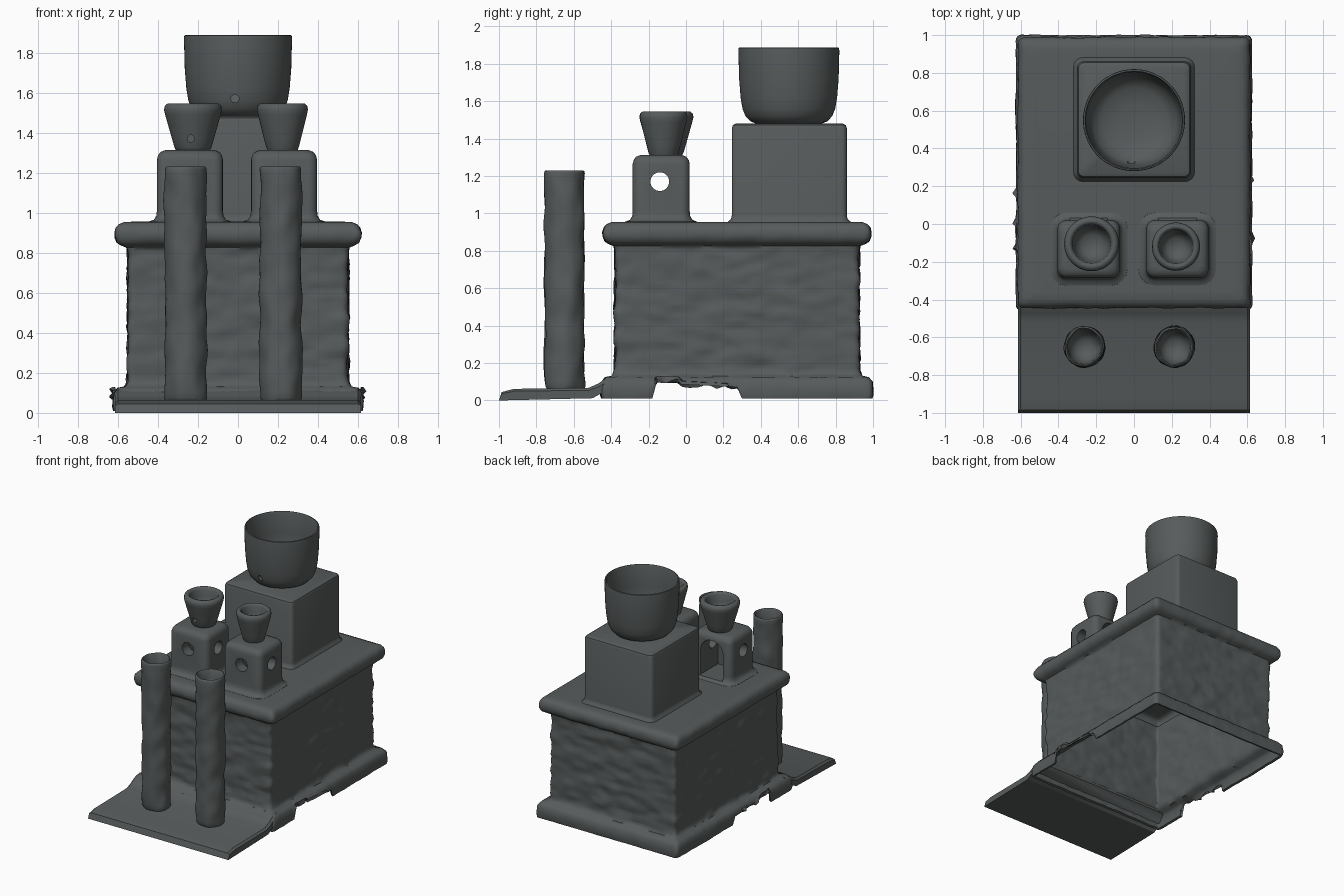
import bpy, bmesh
from math import sin, cos, pi, radians
from mathutils import Vector, noise

if "Cube" in bpy.data.objects:
    bpy.data.objects.remove(bpy.data.objects["Cube"])

# Single stone colour
COLOUR = (0.095, 0.105, 0.105, 1)
stone = bpy.data.materials.new("dark_stone")
stone.use_nodes = True
stone.diffuse_color = COLOUR
stone.node_tree.nodes["Principled BSDF"].inputs["Base Color"].default_value = COLOUR


def activate(ob):
    bpy.ops.object.select_all(action="DESELECT")
    ob.select_set(True)
    bpy.context.view_layer.objects.active = ob


def apply_modifier(ob, mod):
    activate(ob)
    bpy.context.view_layer.update()
    bpy.ops.object.modifier_apply(modifier=mod.name)


def finish(ob, angle=40):
    activate(ob)
    bpy.ops.object.shade_smooth_by_angle(angle=radians(angle))


def loft(name, rings, cap_bottom=True):
    """Skin a stack of counter-clockwise rings, ordered from the bottom up."""
    bm = bmesh.new()
    loops = [[bm.verts.new(p) for p in ring] for ring in rings]
    n = len(loops[0])
    for a, b in zip(loops, loops[1:]):
        for i in range(n):
            j = (i + 1) % n
            bm.faces.new((a[i], a[j], b[j], b[i]))
    bm.faces.new(loops[-1])
    if cap_bottom:
        bm.faces.new(loops[0][::-1])
    mesh = bpy.data.meshes.new(name)
    bm.to_mesh(mesh)
    bm.free()
    mesh.materials.append(stone)
    ob = bpy.data.objects.new(name, mesh)
    bpy.context.collection.objects.link(ob)
    return ob


def rounded_rect(x0, x1, y0, y1, r, z, nx=1, ny=1):
    """Rounded rectangle whose sides are split into nx and ny parts."""
    centres = ((x1 - r, y0 + r, -pi / 2), (x1 - r, y1 - r, 0),
               (x0 + r, y1 - r, pi / 2), (x0 + r, y0 + r, pi))
    pts = []
    for k, (cx, cy, start) in enumerate(centres):
        arc = [Vector((cx + r * cos(start + t * pi / 8),
                       cy + r * sin(start + t * pi / 8), z)) for t in range(5)]
        pts += arc
        ncx, ncy, nstart = centres[(k + 1) % 4]
        nxt = Vector((ncx + r * cos(nstart), ncy + r * sin(nstart), z))
        count = ny if k % 2 == 0 else nx
        pts += [arc[-1].lerp(nxt, i / count) for i in range(1, count)]
    return pts


def block(name, rect, r, profile):
    x0, x1, y0, y1 = rect
    return loft(name, [rounded_rect(x0 - o, x1 + o, y0 - o, y1 + o, r + max(o, 0), z)
                       for o, z in profile])


def lathe(name, cx, cy, profile, scale=1, wobble=0, n=48):
    rings = []
    for r, z in profile:
        ring = []
        for i in range(n):
            a = 2 * pi * i / n
            w = wobble * noise.noise(Vector((1.3 * cos(a) + cx * 9, 1.3 * sin(a), z * 8)))
            rr = r * scale + (w if r > 0.08 else 0)
            ring.append((cx + rr * cos(a), cy + rr * sin(a), z))
        rings.append(ring)
    return loft(name, rings)


def cut(ob, cutter):
    cutter.hide_render = True
    cutter.data.materials.append(stone)
    mod = ob.modifiers.new("cut", "BOOLEAN")
    mod.operation, mod.solver, mod.object = "DIFFERENCE", "EXACT", cutter
    apply_modifier(ob, mod)
    bpy.data.objects.remove(cutter)


def drill(ob, centre, radius, depth, axis):
    rot = (0, pi / 2, 0) if axis == "x" else (pi / 2, 0, 0)
    bpy.ops.mesh.primitive_cylinder_add(vertices=32, radius=radius, depth=depth,
                                        location=centre, rotation=rot)
    cut(ob, bpy.context.object)


# Hollow masonry body with plinth and overhanging slab
plinth = [(.07, .01), (.075, .03), (.075, .06), (.07, .1), (.05, .125), (.015, .132), (.003, .15)]
wall = [(0, .17 + .022 * i) for i in range(30)]
slab = [(.005, .826), (.03, .836), (.052, .85), (.063, .875), (.065, .9),
        (.058, .925), (.045, .943), (.02, .953), (-.02, .955)]


def weather(p):
    """Rough stone courses and broken plinth edges at both sides."""
    out = Vector((p.x, p.y - .27, 0)).normalized()
    if p.z < .94:
        course = int(p.z / .1)
        rough = noise.noise(Vector((p.x * 7 + course * 3, p.y * 7, p.z * 14)))
        fine = noise.noise(p * 22)
        amount = .014 if .15 < p.z < .82 else .005
        p += out * (amount * rough + .005 * fine)
    if abs(p.x) > .5 and p.z < .12:
        if -.16 < p.y < -.04:
            p.z = max(p.z, .112)
        elif -.05 < p.y < .28:
            p.z = max(p.z, .085 - .05 * p.y)
    return p


rings = [[weather(p) for p in rounded_rect(-.55 - o, .55 + o, -.38 - o, .925 + o, .03, z, 44, 52)]
         for o, z in plinth + wall + slab]
body = loft("masonry_body", rings, cap_bottom=False)
shell = body.modifiers.new("shell", "SOLIDIFY")
shell.thickness, shell.offset = .018, -1
apply_modifier(body, shell)
finish(body, 50)

# Front step sloping up to the plinth
section = [(-1, 0), (-.5, .015), (-.42, .07), (-.37, .11), (-.37, .128),
           (-.43, .118), (-.47, .09), (-.52, .068), (-.92, .062), (-.985, .045)]
step_xs = [(-.615, .8), (-.6, 1), (.6, 1), (.615, .8)]
step = loft("front_step", [[(x, y, z * s) for y, z in section] for x, s in step_xs])
finish(step, 30)

# Two small pedestals with round openings and an arched back
soft_block = [(.045, .94), (.04, .956), (.015, .965), (.003, .985), (0, 1.01), (0, 1.265),
              (-.006, 1.287), (-.018, 1.303), (-.04, 1.312)]
for side, cx, bx, by, size in (("right", -.24, -.225, -.105, 1), ("left", .23, .222, -.12, .88)):
    ped = block(side + "_small_pedestal", (cx - .165, cx + .165, -.285, .02), .045, soft_block)
    bpy.ops.mesh.primitive_cube_add(size=1, location=(cx, -.04, 1.07))
    arch = bpy.context.object
    arch.scale = (.2, .32, .2)
    cut(ped, arch)
    drill(ped, (cx, -.042, 1.165), .0995, .318, "y")
    drill(ped, (cx, -.14, 1.17), .05, .6, "x")
    drill(ped, (cx, -.25, 1.17), .051, .2, "y")
    finish(ped)

    # Small bowl on the pedestal
    bowl = lathe(side + "_small_bowl", bx, by, [
        (.005, 1.3), (.08, 1.303), (.092, 1.325), (.105, 1.37), (.122, 1.43), (.139, 1.49),
        (.145, 1.515), (.14, 1.535), (.125, 1.546), (.112, 1.544), (.102, 1.53),
        (.096, 1.48), (.08, 1.43), (.05, 1.405), (.005, 1.4)], size)
    if side == "right":
        drill(bowl, (-.235, -.2, 1.37), .018, .08, "y")
    finish(bowl, 60)

# Large rear pedestal
rear = block("rear_pedestal", (-.3, .3, .245, .86), .03, [
    (.025, .94), (.02, .957), (.004, .97), (0, .99), (0, 1.455), (-.006, 1.472), (-.025, 1.482)])
finish(rear)

# Large bowl
big = lathe("large_bowl", 0, .55, [
    (.005, 1.475), (.17, 1.478), (.205, 1.492), (.232, 1.52), (.248, 1.56), (.258, 1.62),
    (.266, 1.72), (.27, 1.87), (.268, 1.885), (.26, 1.888), (.254, 1.875), (.25, 1.72),
    (.24, 1.62), (.22, 1.56), (.17, 1.525), (.08, 1.51), (.005, 1.508)], n=72)
drill(big, (-.015, .31, 1.57), .02, .07, "y")
finish(big, 60)

# Two free-standing weathered columns
shaft = [(.105, .075 + .03 * i) for i in range(39)]
for side, cx in (("right", -.262), ("left", .213)):
    col = lathe(side + "_column", cx, -.65,
                [(.005, .05), (.095, .055)] + shaft +
                [(.102, 1.226), (.096, 1.23), (.089, 1.222), (.085, 1.16),
                 (.07, 1.11), (.04, 1.085), (.005, 1.08)], wobble=.012)
    finish(col, 60)
